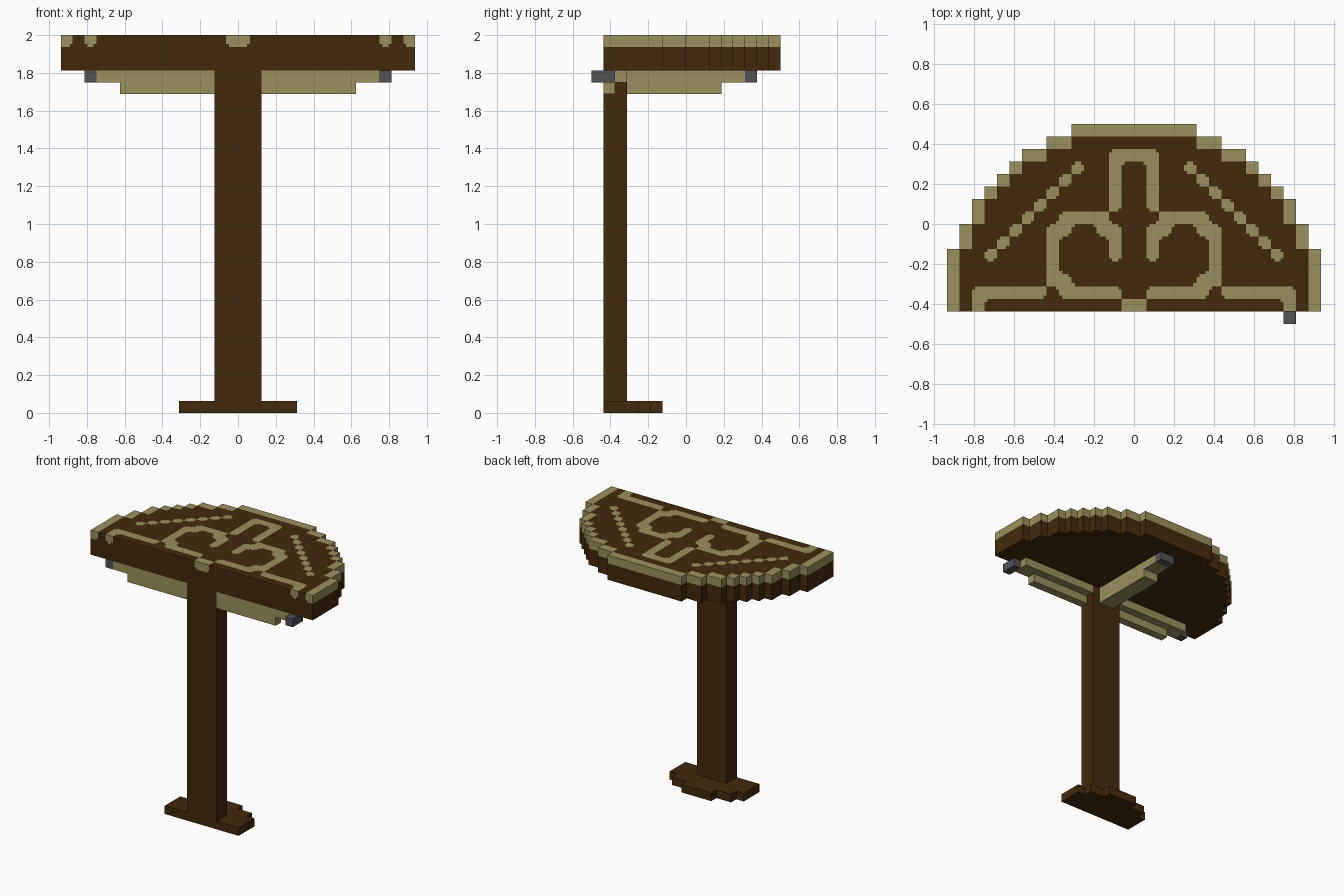
import bpy, bmesh
from math import floor
from mathutils import Vector

if "Cube" in bpy.data.objects:
    bpy.data.objects.remove(bpy.data.objects["Cube"])

UNIT = 1 / 16   # one block
SUB = 4         # paint squares per block


def material(name, rgb):
    m = bpy.data.materials.new(name)
    m.use_nodes = True
    m.diffuse_color = (*rgb, 1)
    m.node_tree.nodes["Principled BSDF"].inputs["Base Color"].default_value = (*rgb, 1)
    return m


WOOD = material("dark wood", (0.054, 0.023, 0.004))
INLAY = material("pale inlay", (0.32, 0.28, 0.108))
METAL = material("grey metal", (0.085, 0.085, 0.092))


def finish(name, bm, *mats):
    bmesh.ops.recalc_face_normals(bm, faces=bm.faces)
    bmesh.ops.scale(bm, vec=(UNIT,) * 3, verts=bm.verts)
    mesh = bpy.data.meshes.new(name)
    bm.to_mesh(mesh)
    bm.free()
    for m in mats:
        mesh.materials.append(m)
    ob = bpy.data.objects.new(name, mesh)
    bpy.context.scene.collection.objects.link(ob)
    return ob


def box(name, mat, x, y, z):
    bm = bmesh.new()
    bmesh.ops.create_cube(bm, size=1)
    for v in bm.verts:
        v.co = Vector([(a + b) / 2 + c * (b - a) for (a, b), c in zip((x, y, z), v.co)])
    return finish(name, bm, mat)


def stepped_slab(name, mat, steps, z0, z1):
    """Symmetric slab from (half width, y start, y end) steps."""
    right = [(w, y) for w, a, b in steps for y in (a, b)]
    outline = right + [(-x, y) for x, y in reversed(right)]
    bm = bmesh.new()
    face = bm.faces.new([bm.verts.new((x, y, z0)) for x, y in outline])
    out = bmesh.ops.extrude_face_region(bm, geom=[face], use_keep_orig=True)
    top = [g for g in out["geom"] if isinstance(g, bmesh.types.BMVert)]
    bmesh.ops.translate(bm, vec=(0, 0, z1 - z0), verts=top)
    return finish(name, bm, mat)


# Half widths of the tabletop, row by row from the front to the back
WIDTHS = [15] * 5 + [14] * 2 + [13] * 2 + [12, 11, 10, 9, 7, 5]
FRONT, TOP = -7, 32

# Right half of the inlay, from the back row to the front row
PATTERN = [
    "##",
    ".#..#",
    ".#...#",
    ".#....#",
    ".#.....#",
    "..####..#",
    ".##..##..#",
    ".#....#...#",
    ".#....#....#",
    "......#",
    ".....##",
    ".#####.######",
    "#...........#",
]
inlay = set()
for r, line in enumerate(PATTERN):
    for i, c in enumerate(line):
        if c == "#":
            inlay |= {(i, 5 - r), (-1 - i, 5 - r)}
front_row = {i for i, j in inlay if j == FRONT}
inlay |= {(i, FRONT - 1) for i in front_row}
front_row |= {14, 15, -15, -16}
front_inlay = {(i, k) for i in front_row for k in (TOP - 1, TOP)}


def is_light(cells, u, v):
    """Paint lookup that trims lone corners of the inlay blocks."""
    i, j = u // SUB, v // SUB
    here = (i, j) in cells
    corner = {0: -1, SUB - 1: 1}
    dx, dy = corner.get(u % SUB), corner.get(v % SUB)
    if dx and dy:
        around = [(i + dx, j), (i, j + dy), (i + dx, j + dy)]
        if all((n in cells) != here for n in around):
            return not here
    return here


def in_rim(i, j):
    row = j - FRONT
    w = WIDTHS[row]
    inner = min(WIDTHS[row + 1], w - 1) if row + 1 < len(WIDTHS) else 0
    return (i if i >= 0 else -1 - i) >= inner


# Tabletop: painted surface, walls pulled down from its border, flat underside
bm = bmesh.new()
corners = {}


def corner_vert(u, v):
    if (u, v) not in corners:
        corners[u, v] = bm.verts.new((u / SUB, v / SUB, TOP))
    return corners[u, v]


for row, w in enumerate(WIDTHS):
    j = row + FRONT
    for v in range(j * SUB, (j + 1) * SUB):
        for u in range(-w * SUB, w * SUB):
            f = bm.faces.new([corner_vert(u + a, v + b)
                              for a, b in ((0, 0), (1, 0), (1, 1), (0, 1))])
            f.material_index = int(in_rim(u // SUB, j) or is_light(inlay, u, v))

for drop in [1 / SUB] * SUB + [2]:
    border = [e for e in bm.edges if e.is_boundary]
    out = bmesh.ops.extrude_edge_only(bm, edges=border)["geom"]
    low = [g for g in out if isinstance(g, bmesh.types.BMVert)]
    bmesh.ops.translate(bm, vec=(0, 0, -drop), verts=low)
    for f in [g for g in out if isinstance(g, bmesh.types.BMFace)]:
        c = f.calc_center_median()
        light = c.z > TOP - 1
        if abs(c.y - FRONT) < 0.01:
            light = is_light(front_inlay, floor(c.x * SUB), floor(c.z * SUB))
        f.material_index = int(light)
under = bmesh.ops.holes_fill(bm, edges=[e for e in bm.edges if e.is_boundary], sides=0)
for f in under["faces"]:
    f.material_index = 0
finish("tabletop", bm, WOOD, INLAY)

# Post and stepped foot
box("post", WOOD, (-2, 2), (-7, -5), (1, 29))
stepped_slab("foot", WOOD, [(5, -7, -4), (4, -4, -3), (2, -3, -2)], 0, 1)

# Support arms to both sides, with metal ends
for side, s in (("left", 1), ("right", -1)):
    def span(a, b):
        return tuple(sorted((a * s, b * s)))
    box(side + "_upper_arm", INLAY, span(2, 12), (-7, -5), (28, 29))
    box(side + "_lower_arm", INLAY, span(2, 10), (-7, -6), (27, 28))
    box(side + "_arm_end", METAL, span(12, 13), (-8 if s > 0 else -7, -6), (28, 29))

# Support arm to the back
box("back_upper_arm", INLAY, (-1, 1), (-5, 5), (28, 29))
box("back_lower_arm", INLAY, (-1, 1), (-5, 3), (27, 28))
box("back_arm_end", METAL, (-1, 1), (5, 6), (28, 29))
